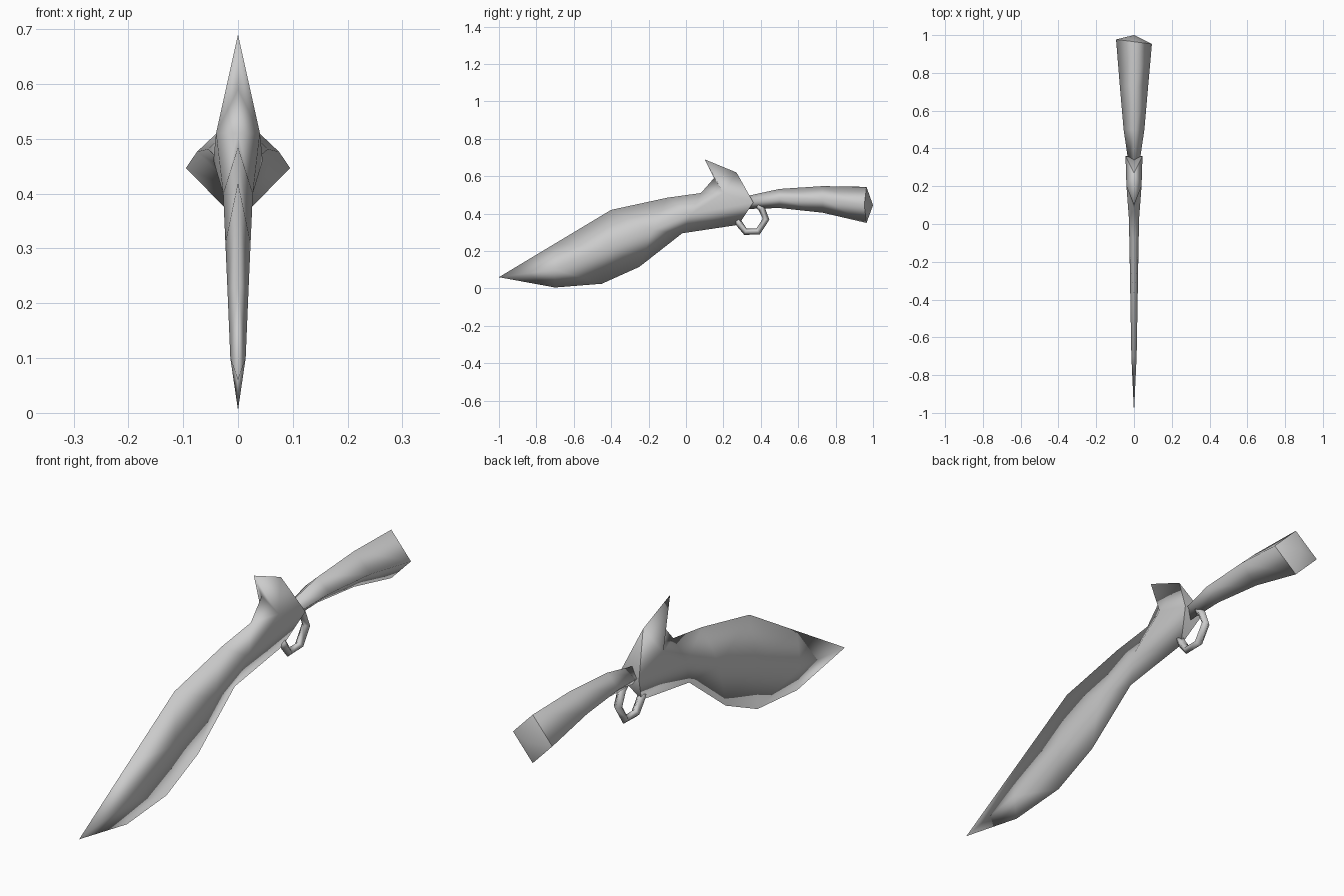
import bpy, bmesh
from mathutils import Vector

cube = bpy.data.objects.get("Cube")
if cube:
    bpy.data.objects.remove(cube, do_unlink=True)

steel = bpy.data.materials.new("plain_grey")
steel.use_nodes = True
grey = (0.6, 0.6, 0.6, 1)
steel.diffuse_color = grey
steel.node_tree.nodes["Principled BSDF"].inputs["Base Color"].default_value = grey


def finish(bm, name, sharp_back=False):
    """Smooth shade, optionally keeping the rear-facing cap crisp."""
    bmesh.ops.remove_doubles(bm, verts=bm.verts, dist=0.0005)
    bmesh.ops.recalc_face_normals(bm, faces=bm.faces)
    bm.normal_update()
    for f in bm.faces:
        f.smooth = True
    if sharp_back:
        for e in bm.edges:
            if sum(f.normal.y > 0.6 for f in e.link_faces) == 1:
                e.smooth = False
    mesh = bpy.data.meshes.new(name)
    bm.to_mesh(mesh)
    bm.free()
    mesh.materials.append(steel)
    obj = bpy.data.objects.new(name, mesh)
    bpy.context.collection.objects.link(obj)
    return obj


def loft(bm, rings):
    """Join equal rings of points; returns the vertex rings."""
    vr = [[bm.verts.new(p) for p in ring] for ring in rings]
    for a, b in zip(vr, vr[1:]):
        n = len(a)
        for i in range(n):
            j = (i + 1) % n
            bm.faces.new((a[i], a[j], b[j], b[i]))
    return vr


# Blade: spine and cutting edge in side profile, with a thick ridge between
tip = (-1.0, 0.06)
spine = [(-0.7, 0.24), (-0.4, 0.42), (-0.1, 0.485), (0.08, 0.51)]
edge = [(-0.7, 0.005), (-0.45, 0.025), (-0.25, 0.115), (-0.02, 0.295)]
ridge = [(0.014, -0.7, 0.10), (0.019, -0.42, 0.22),
         (0.023, -0.18, 0.31), (0.027, 0.03, 0.40)]
# Spur and shoulder behind the blade
notch, spur, crown, heel = (0.15, 0.59), (0.10, 0.69), (0.27, 0.62), (0.28, 0.34)
cheek, corner = (0.04, 0.20, 0.51), (0.045, 0.36, 0.46)

bm = bmesh.new()


def tri(side, *pts):
    """Add a face; two-number points lie on the centre plane."""
    vs = [(0, *p) if len(p) == 2 else (p[0] * side, p[1], p[2]) for p in pts]
    bm.faces.new([bm.verts.new(v) for v in vs])


for side in (1, -1):
    tri(side, tip, ridge[0], spine[0])
    tri(side, tip, edge[0], ridge[0])
    for i in range(3):
        tri(side, spine[i], ridge[i], ridge[i + 1], spine[i + 1])
        tri(side, ridge[i], edge[i], edge[i + 1], ridge[i + 1])
    tri(side, spine[3], ridge[3], cheek)
    outline = [spine[3], notch, spur, crown, corner]
    for a, b in zip(outline, outline[1:]):
        tri(side, a, cheek, b)
    tri(side, ridge[3], corner, cheek)
    tri(side, ridge[3], edge[3], heel, corner)
mirror_corner = (-corner[0], corner[1], corner[2])
tri(1, crown, corner, mirror_corner)
tri(1, heel, mirror_corner, corner)
finish(bm, "blade", True)

# Handle: diamond sections flaring toward the butt
sections = [  # y, bottom z, top z, half width
    (0.33, 0.425, 0.495, 0.030),
    (0.50, 0.430, 0.532, 0.055),
    (0.73, 0.405, 0.547, 0.075),
    (0.965, 0.350, 0.543, 0.095)]
rings = []
for y, lo, hi, w in sections:
    mid = (lo + hi) / 2
    skew = 0.012 if y > 0.9 else 0
    rings.append([(0, y, hi), (w, y - skew, mid), (0, y, lo), (-w, y + skew, mid)])
bm = bmesh.new()
vr = loft(bm, rings)
bm.faces.new(vr[0])
apex = bm.verts.new((0, 1.0, 0.445))
for i in range(4):
    bm.faces.new((vr[-1][i], vr[-1][(i + 1) % 4], apex))
finish(bm, "handle", True)

# Finger loop: square tube swept under the handle
path = [Vector((0, y, z)) for y, z in
        [(0.275, 0.365), (0.288, 0.342), (0.318, 0.303), (0.385, 0.304),
         (0.428, 0.37), (0.404, 0.428), (0.385, 0.445)]]
rings = []
for i, p in enumerate(path):
    t = (path[min(i + 1, len(path) - 1)] - path[max(i - 1, 0)]).normalized()
    out = Vector((0, t.z, -t.y)) * 0.018
    across = Vector((0.018, 0, 0))
    rings.append([p + out, p + across, p - out, p - across])
bm = bmesh.new()
vr = loft(bm, rings)
bm.faces.new(vr[0])
bm.faces.new(vr[-1])
finish(bm, "finger_loop")
